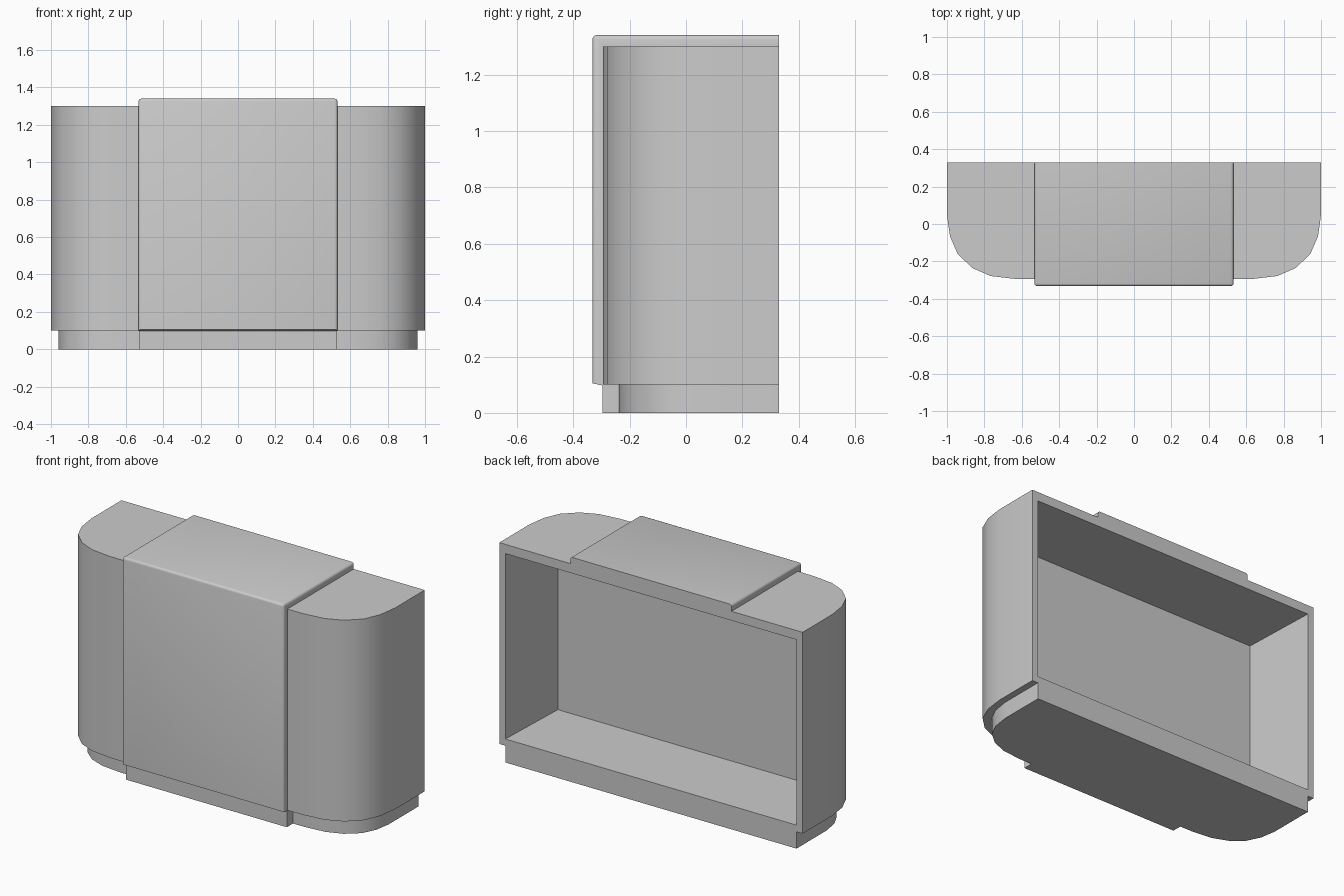
import bpy, bmesh

if "Cube" in bpy.data.objects:
    bpy.data.objects.remove(bpy.data.objects["Cube"])

BACK = 0.33
# Half footprint of the counter, from the back corner round to the front
HALF = [(1, BACK), (1, 0.05), (0.984, -0.065), (0.943, -0.16),
        (0.865, -0.235), (0.767, -0.278), (0.64, -0.293), (0.53, -0.295)]


def mirrored(half):
    """Close a half outline across x = 0; its ends lie on the back wall."""
    return half + [(-x, y) for x, y in reversed(half)]


def finish(name, bm, angle=0.6):
    bmesh.ops.recalc_face_normals(bm, faces=bm.faces)
    mesh = bpy.data.meshes.new(name)
    bm.to_mesh(mesh)
    bm.free()
    obj = bpy.data.objects.new(name, mesh)
    bpy.context.collection.objects.link(obj)
    bpy.ops.object.select_all(action='DESELECT')
    obj.select_set(True)
    bpy.context.view_layer.objects.active = obj
    bpy.ops.object.shade_smooth_by_angle(angle=angle)
    return obj


def prism(bm, outline, z0, z1, closed=True):
    """Extrude an outline upward; the last side (back) is optional."""
    low = [bm.verts.new((x, y, z0)) for x, y in outline]
    top = [bm.verts.new((x, y, z1)) for x, y in outline]
    bm.faces.new(low)
    bm.faces.new(top)
    n = len(outline)
    for i in range(n if closed else n - 1):
        j = (i + 1) % n
        bm.faces.new((low[i], low[j], top[j], top[i]))
    return low, top


def bridge(bm, a, b):
    for i in range(len(a)):
        j = (i + 1) % len(a)
        bm.faces.new((a[i], a[j], b[j], b[i]))


# Counter body: rounded shell with a storage recess open at the back
bm = bmesh.new()
low, top = prism(bm, mirrored(HALF), 0.1, 1.3, closed=False)
rim = [low[-1], low[0], top[0], top[-1]]


def recess_loop(x, y, z0, z1):
    return [bm.verts.new(p) for p in ((-x, y, z0), (x, y, z0), (x, y, z1), (-x, y, z1))]


mouth = recess_loop(0.96, BACK, 0.14, 1.245)
inner = recess_loop(0.943, -0.14, 0.14, 1.245)
bridge(bm, rim, mouth)
bridge(bm, mouth, inner)
bm.faces.new(inner)
finish("counter_body", bm)

# Plinth: inset footprint with a stepped-out centre
bm = bmesh.new()
plinth = [(x * 0.96 if x > 0.6 else x,
           BACK if y == BACK else 0.05 + (y - 0.05) * 0.29 / 0.345) for x, y in HALF]
prism(bm, mirrored(plinth + [(0.53, -0.297)]), 0, 0.1)
finish("plinth", bm)

# Centre panel: wraps over the front and the top, with softened outer edges
bm = bmesh.new()
profile = [(BACK, 1.34), (-0.332, 1.34), (-0.332, 0.105), (-0.295, 0.097),
           (-0.295, 1.3), (BACK, 1.3)]
sides = [[bm.verts.new((x, y, z)) for y, z in profile] for x in (-0.532, 0.532)]
for side in sides:
    bm.faces.new(side)
bridge(bm, *sides)


def outer(v):
    return v.co.z > 1.33 or v.co.y < -0.33


soft = [e for e in bm.edges if all(outer(v) for v in e.verts)
        and not all(v.co.y > 0.3 for v in e.verts)
        and not all(v.co.z < 0.2 for v in e.verts)]
bmesh.ops.bevel(bm, geom=soft, offset=0.014, segments=3, profile=0.5, affect='EDGES')
finish("centre_panel", bm)
